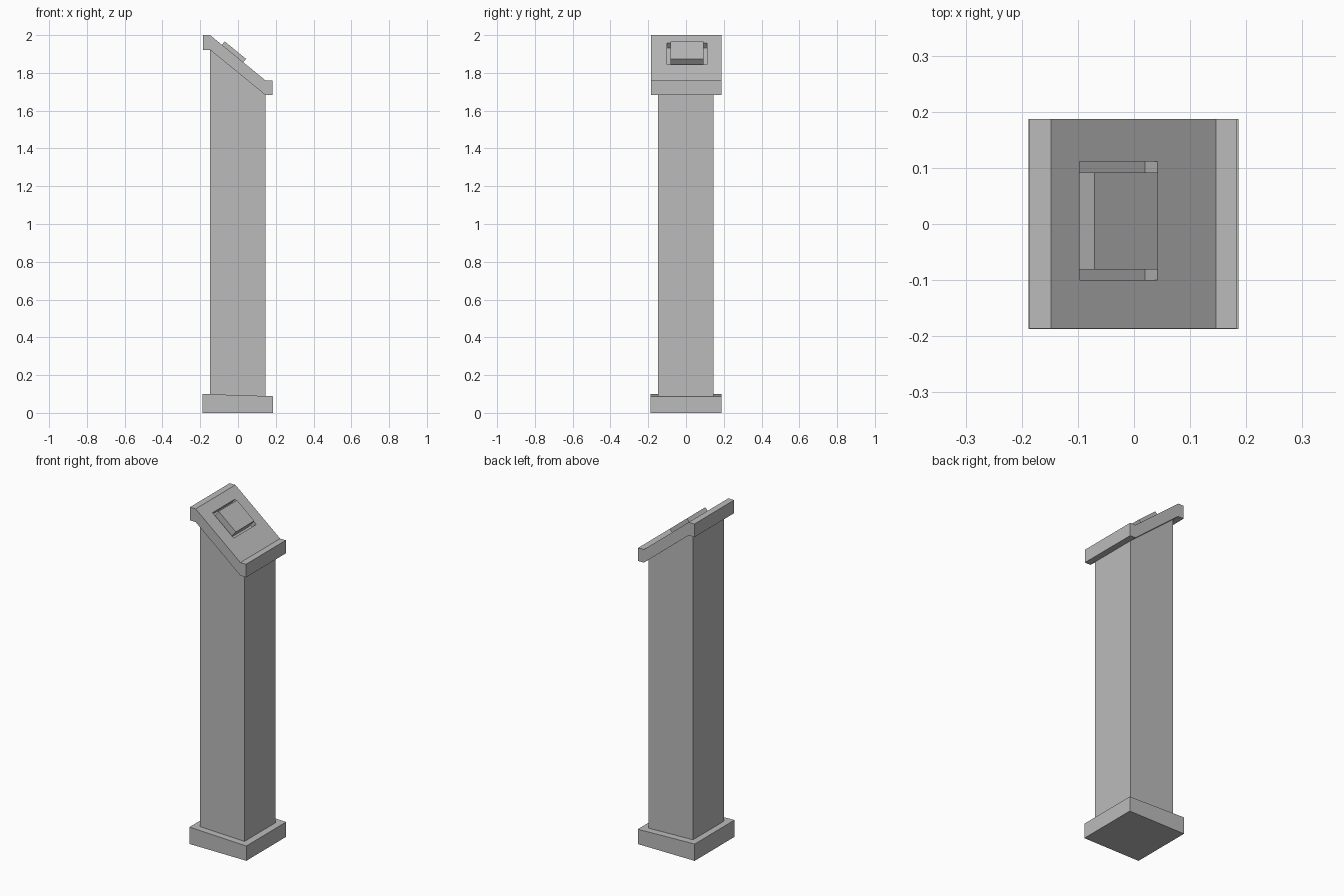
import bpy
import math
from mathutils import Matrix, Vector

cube = bpy.data.objects.get("Cube")
if cube:
    bpy.data.objects.remove(cube)

grey = bpy.data.materials.new("stone grey")
grey.use_nodes = True
colour = (0.5, 0.5, 0.5, 1)
grey.diffuse_color = colour
grey.node_tree.nodes["Principled BSDF"].inputs["Base Color"].default_value = colour


def extrude(name, profile, y0, y1):
    """Prism from a clockwise (x, z) profile, running from y0 to y1."""
    n = len(profile)
    verts = [(x, y, z) for y in (y0, y1) for x, z in profile]
    faces = [tuple(reversed(range(n))), tuple(range(n, 2 * n))]
    faces += [(i, (i + 1) % n, n + (i + 1) % n, n + i) for i in range(n)]
    mesh = bpy.data.meshes.new(name)
    mesh.from_pydata(verts, [], faces)
    mesh.materials.append(grey)
    obj = bpy.data.objects.new(name, mesh)
    bpy.context.collection.objects.link(obj)
    return obj


# Sloping top surface of the head
high, low = Vector((-0.148, 2.0)), Vector((0.146, 1.76))
along = (low - high).normalized()
normal = Vector((-along.y, along.x))
drop = Vector((0, -0.078))


def on_slope(x0, x1, bottom, top):
    """Rectangle lying on the slope between two x positions."""
    a, b = [high + along * ((x - high.x) / along.x) for x in (x0, x1)]
    return [a + normal * bottom, a + normal * top,
            b + normal * top, b + normal * bottom]


# Plinth with a slightly tilted top
extrude("plinth", [(-0.188, 0), (-0.188, 0.1), (0.186, 0.088), (0.186, 0)],
        -0.187, 0.187)

# Square column cut to the slope
extrude("column", [(-0.148, 0.08), high + drop, low + drop, (0.146, 0.08)],
        -0.147, 0.145)

# Slanted head with a level lip at each end
lip_high, lip_low = Vector((-0.186, 2.0)), Vector((0.183, 1.76))
head = extrude("slanted_head",
               [lip_high, high, low, lip_low, lip_low + drop,
                low + drop, high + drop, lip_high + drop],
               -0.186, 0.187)

# Recess around the screen
cutter = extrude("recess_cutter", on_slope(-0.097, 0.042, -0.035, 0.05),
                 -0.1, 0.111)
cutter.hide_render = True
cutter.hide_viewport = True
cut = head.modifiers.new("recess", "BOOLEAN")
cut.operation = "DIFFERENCE"
cut.solver = "EXACT"
cut.object = cutter

# Raised screen block
extrude("screen", on_slope(-0.085, 0.028, -0.036, 0.023), -0.081, 0.092)
